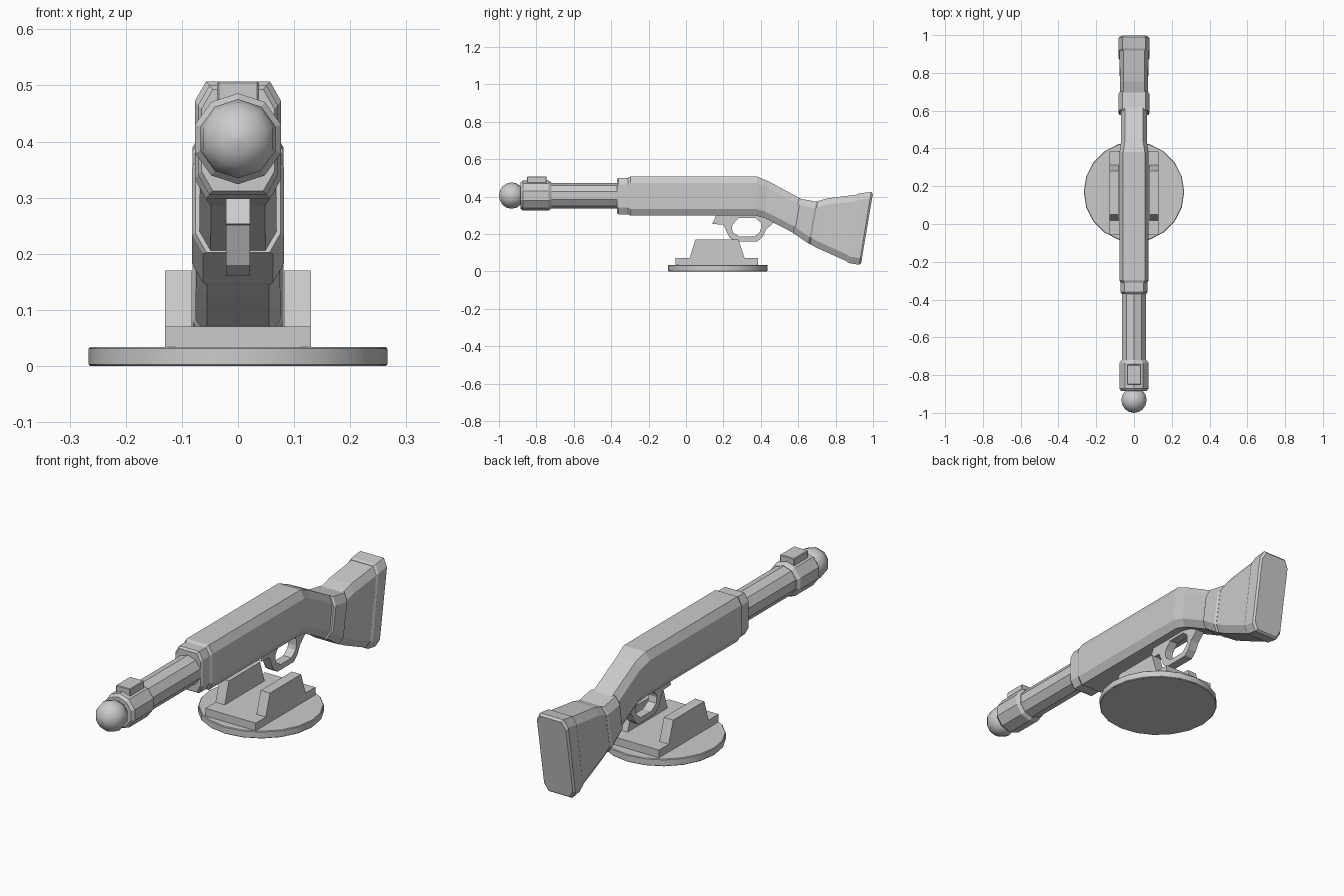
import bpy, bmesh, math

if "Cube" in bpy.data.objects:
    bpy.data.objects.remove(bpy.data.objects["Cube"])

mat = bpy.data.materials.new("plain grey")
mat.diffuse_color = (0.6, 0.6, 0.6, 1)
mat.use_nodes = True
mat.node_tree.nodes["Principled BSDF"].inputs["Base Color"].default_value = mat.diffuse_color


def finish(name, bm, bevel=0.0, smooth=None):
    bmesh.ops.recalc_face_normals(bm, faces=bm.faces[:])
    me = bpy.data.meshes.new(name)
    bm.to_mesh(me)
    bm.free()
    me.materials.append(mat)
    ob = bpy.data.objects.new(name, me)
    bpy.context.collection.objects.link(ob)
    if bevel:
        m = ob.modifiers.new("soft edges", 'BEVEL')
        m.width, m.segments = bevel, 1
        m.limit_method, m.angle_limit = 'ANGLE', math.radians(50)
    if smooth:
        bpy.ops.object.select_all(action='DESELECT')
        ob.select_set(True)
        bpy.context.view_layer.objects.active = ob
        bpy.ops.object.shade_smooth_by_angle(angle=math.radians(smooth))
    return ob


def loft(name, rings, bevel=0.0, smooth=None):
    """Skin a list of equal-length point rings and cap both ends."""
    bm = bmesh.new()
    vs = [[bm.verts.new(p) for p in r] for r in rings]
    n = len(vs[0])
    for a, b in zip(vs, vs[1:]):
        for i in range(n):
            j = (i + 1) % n
            bm.faces.new((a[i], a[j], b[j], b[i]))
    bm.faces.new(vs[0])
    bm.faces.new(vs[-1])
    return finish(name, bm, bevel, smooth)


def section(top, bottom, w, cx=0.02, cz=0.035):
    """Chamfered rectangle between a top and a bottom (y, z) point."""
    (ty, tz), (by, bz) = top, bottom
    k = cz / math.hypot(ty - by, tz - bz)
    pts = [(w - cx, 0), (w, k), (w, 1 - k), (w - cx, 1)]
    pts += [(-x, t) for x, t in reversed(pts)]
    return [(x, by + (ty - by) * t, bz + (tz - bz) * t) for x, t in pts]


def tube(name, profile, sides=10, cz=0.405, smooth=None):
    """Faceted tube along y from (y, radius) pairs, corner at the top."""
    ang = [2 * math.pi * i / sides for i in range(sides)]
    return loft(name, [[(r * math.sin(a), y, cz + r * math.cos(a)) for a in ang]
                       for y, r in profile], smooth=smooth)


def slab(name, outline, x0, x1, bevel=0.0):
    """Side outline of (y, z) points extruded across x."""
    return loft(name, [[(x, y, z) for y, z in outline] for x in (x0, x1)], bevel)


def box(name, x0, x1, y0, y1, z0, z1, bevel=0.0):
    return slab(name, [(y0, z0), (y1, z0), (y1, z1), (y0, z1)], x0, x1, bevel)


# Barrel, muzzle collar, ball tip and sight
tube("barrel", [(-0.74, 0.068), (-0.34, 0.068)])
tube("muzzle_collar", [(-0.885, 0.07), (-0.872, 0.081), (-0.735, 0.081), (-0.72, 0.07)])
ball = [(-0.932 - 0.068 * math.cos(math.pi * i / 8), 0.07 * math.sin(math.pi * i / 8) + 0.0005)
        for i in range(9)]
tube("ball_tip", ball, smooth=60)
box("front_sight", -0.037, 0.037, -0.85, -0.745, 0.465, 0.507, 0.003)

# Receiver with its front collar
loft("receiver_collar", [
    section((-0.37, 0.493), (-0.37, 0.312), 0.065),
    section((-0.36, 0.5), (-0.36, 0.305), 0.071),
    section((-0.29, 0.5), (-0.29, 0.305), 0.071)])
loft("receiver", [
    section((-0.31, 0.5), (-0.31, 0.305), 0.071),
    section((-0.298, 0.507), (-0.298, 0.298), 0.077),
    section((0.38, 0.507), (0.37, 0.298), 0.077),
    section((0.44, 0.482), (0.42, 0.285), 0.068),
    section((0.62, 0.385), (0.59, 0.197), 0.069)])

# Stock: wrist band, flared stock, butt pad
loft("wrist_band", [
    section((0.603, 0.388), (0.572, 0.202), 0.076),
    section((0.612, 0.388), (0.58, 0.2), 0.082),
    section((0.695, 0.373), (0.655, 0.148), 0.082),
    section((0.704, 0.373), (0.664, 0.145), 0.076)])
loft("stock", [
    section((0.69, 0.371), (0.65, 0.153), 0.075),
    section((0.755, 0.39), (0.70, 0.125), 0.075),
    section((0.93, 0.412), (0.872, 0.048), 0.076)])
loft("butt_pad", [
    section((0.918, 0.412), (0.862, 0.05), 0.076),
    section((0.928, 0.417), (0.872, 0.044), 0.081),
    section((0.99, 0.424), (0.926, 0.035), 0.081),
    section((0.999, 0.414), (0.936, 0.042), 0.074)])

# Trigger guard: outer strip joined to the hole edge, point for point
outer = [(0.14, 0.253), (0.2, 0.25), (0.232, 0.18), (0.262, 0.16), (0.382, 0.16),
         (0.41, 0.185), (0.428, 0.222), (0.468, 0.26), (0.455, 0.315), (0.168, 0.315)]
hole = [(0.25, 0.25), (0.245, 0.235), (0.25, 0.208), (0.285, 0.185), (0.365, 0.185),
        (0.395, 0.21), (0.4, 0.228), (0.4, 0.26), (0.372, 0.285), (0.28, 0.285)]
w = 0.021
rings = [[(x, y, z) for y, z in pts] for x, pts in
         ((-w, outer), (w, outer), (w, hole), (-w, hole))]
bm = bmesh.new()
vs = [[bm.verts.new(p) for p in r] for r in rings]
for k in range(4):
    a, b = vs[k], vs[(k + 1) % 4]
    for i in range(10):
        j = (i + 1) % 10
        bm.faces.new((a[i], a[j], b[j], b[i]))
finish("trigger_guard", bm)

# Stand: round foot, slab and two cradle cheeks
bm = bmesh.new()
bmesh.ops.create_cone(bm, cap_ends=True, segments=20, radius1=0.266, radius2=0.266, depth=0.034)
bmesh.ops.translate(bm, verts=bm.verts[:], vec=(0, 0.17, 0.017))
finish("round_foot", bm, 0.003, smooth=40)
box("stand_slab", -0.13, 0.13, -0.055, 0.385, 0.03, 0.07)
cheek = [(0.018, 0.065), (0.315, 0.065), (0.28, 0.17), (0.05, 0.17)]
for side, s in (("left", -1), ("right", 1)):
    slab(side + "_cradle_cheek", cheek, s * 0.082, s * 0.13)
